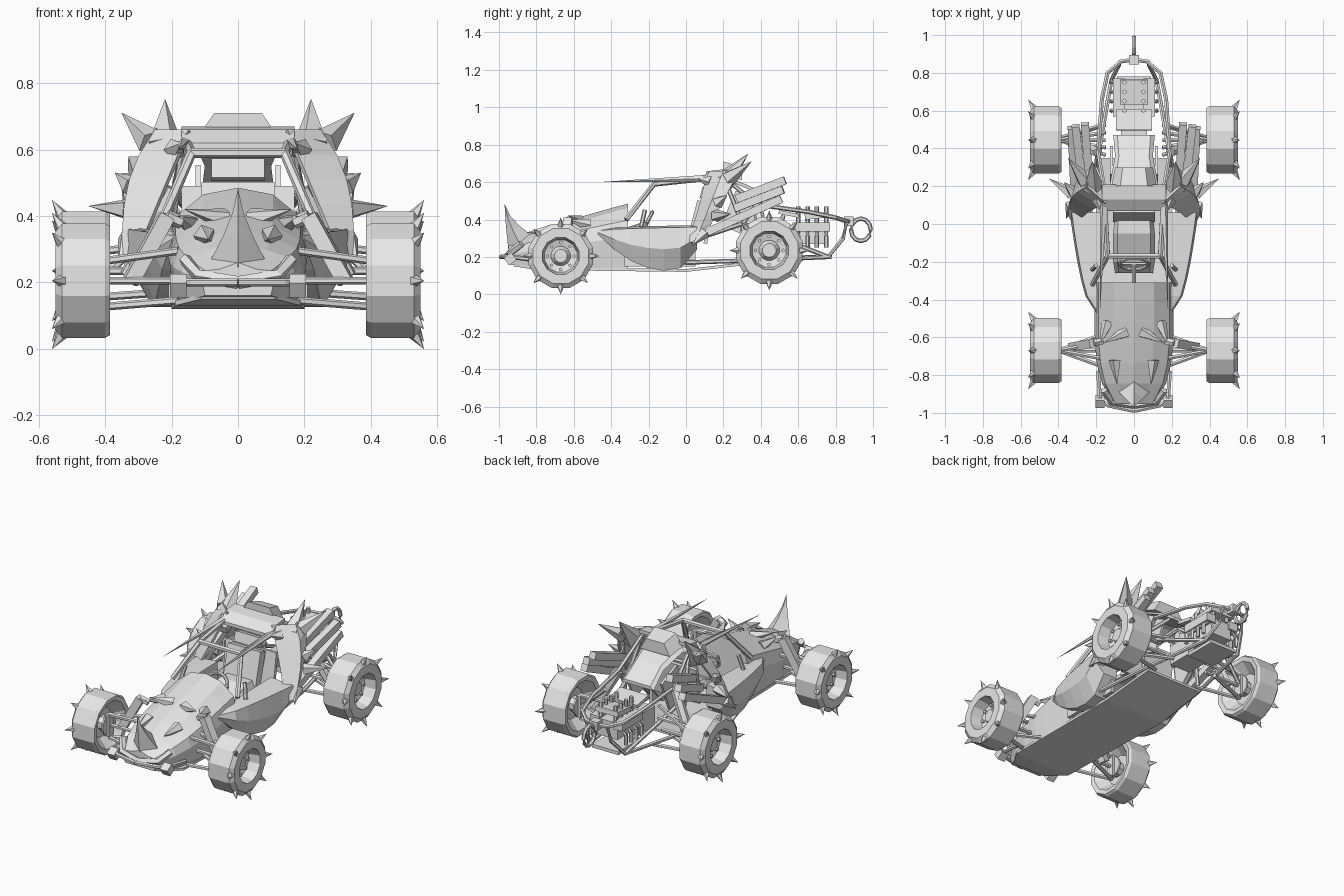
import bpy, bmesh, math
from math import cos, sin, pi
from mathutils import Vector, Matrix

if "Cube" in bpy.data.objects:
    bpy.data.objects.remove(bpy.data.objects["Cube"], do_unlink=True)

colour = (.8, .8, .8, 1)
grey = bpy.data.materials.new("plain_grey")
grey.use_nodes = True
grey.diffuse_color = colour
grey.node_tree.nodes["Principled BSDF"].inputs["Base Color"].default_value = colour


def finish(name, bm, mirror, thickness=0):
    bmesh.ops.recalc_face_normals(bm, faces=bm.faces)
    mesh = bpy.data.meshes.new(name)
    bm.to_mesh(mesh)
    bm.free()
    mesh.materials.append(grey)
    obj = bpy.data.objects.new(name, mesh)
    bpy.context.collection.objects.link(obj)
    if thickness:
        obj.modifiers.new("thickness", 'SOLIDIFY').thickness = thickness
    if mirror:
        obj.modifiers.new("mirror", 'MIRROR')


def add_loft(bm, rings, closed=True, caps=True):
    rows = [[bm.verts.new(point) for point in ring] for ring in rings]
    count = len(rows[0])
    for near, far in zip(rows, rows[1:]):
        for i in range(count if closed else count - 1):
            j = (i + 1) % count
            bm.faces.new((near[i], near[j], far[j], far[i]))
    if caps:
        bm.faces.new(rows[0])
        bm.faces.new(rows[-1])


def loft(name, rings, mirror=True, closed=True, caps=True, thickness=0):
    bm = bmesh.new()
    add_loft(bm, rings, closed, caps)
    finish(name, bm, mirror, thickness)


def add_tube(bm, points, radius, sides=6, taper=1):
    points = [Vector(point) for point in points]
    last = len(points) - 1
    rings = []
    for i, point in enumerate(points):
        along = (points[min(i + 1, last)] - points[max(i - 1, 0)]).normalized()
        up = Vector((0, 0, 1)) if abs(along.z) < .9 else Vector((0, 1, 0))
        u = along.cross(up).normalized()
        v = along.cross(u)
        r = radius * (1 + (taper - 1) * i / last)
        rings.append([point + r * (u * cos(a) + v * sin(a)) for a in turn(sides)])
    add_loft(bm, rings)


def turn(steps):
    return [2 * pi * (i + .5) / steps for i in range(steps)]


def steps(count):
    return [i / (count - 1) for i in range(count)]


def tube(name, points, radius=.012, mirror=True, sides=6, taper=1):
    bm = bmesh.new()
    add_tube(bm, points, radius, sides, taper)
    finish(name, bm, mirror)


def spike(name, base, tip, radius=.035):
    tube(name, [base, tip], radius, sides=5, taper=.02)


def box(name, center, size, tilt=0, mirror=False):
    bm = bmesh.new()
    place = Matrix.Translation(center) @ Matrix.Rotation(tilt, 4, 'X') @ Matrix.Diagonal((*size, 1))
    bmesh.ops.create_cube(bm, size=1, matrix=place)
    finish(name, bm, mirror)


# Wheels: lathed tyre and dish, hub bolts, ring of spikes, suspension arms
def wheel(end, y, z, radius, inner):
    def spin(x, reach, angle):
        return (x, y + radius * reach * cos(angle), z + radius * reach * sin(angle))

    profile = [(.45, .1), (.45, .5), (.39, .8), (.385, .95), (.4, 1), (.53, 1), (.55, .86),
               (.55, .57), (.48, .5), (.47, .3), (.5, .2), (.5, .1)]
    loft(end + "_tyre", [[spin(x, reach, a) for a in turn(12)] for x, reach in profile])
    bm = bmesh.new()
    for i in range(8):
        angle = i * pi / 4
        add_tube(bm, [spin(.53, .9, angle), spin(.56, 1.15, angle)], .02, sides=5, taper=.02)
        add_tube(bm, [spin(.47, .4, angle), spin(.49, .4, angle)], .01, sides=5)
    finish(end + "_wheel_spikes", bm, True)
    hub = Vector((.4, y, z))
    root = Vector((inner, y, z))
    lift = Vector((0, 0, .06))
    tube(end + "_hub", [hub, spin(.46, 0, 0)], radius=.045, sides=8)
    tube(end + "_brake_disc", [hub, spin(.41, 0, 0)], radius=.065, sides=10)
    tube(end + "_axle", [root, hub])
    box(end + "_knuckle", hub, (.03, .05, .13), mirror=True)
    for side, spread in ("front", -.08), ("rear", .08):
        offset = Vector((0, spread, 0))
        tube(f"{end}_lower_{side}_arm", [root + offset - lift, hub - lift * 1.3])
        tube(f"{end}_upper_{side}_arm", [root + offset / 2 + lift * 1.5, hub + lift])


wheel("front", y=-.67, z=.205, radius=.178, inner=.18)
wheel("rear", y=.445, z=.235, radius=.185, inner=.15)


# Front hull: widens and rises from the snout to the dashboard
def hull_ring(t):
    y = -.95 + .64 * t
    width = .21 - .1 * (1 - t) ** 5
    low = .13 + .03 * (1 - t) ** 4
    top = .26 + .225 * t ** .75
    middle = (low + top) / 2
    return [(0, y, top), (width / 2, y, top - .02), (width * .9, y, (middle + top) / 2),
            (width, y, middle), (width * .9, y, low), (0, y, low)]


loft("front_hull", [hull_ring(t) for t in steps(7)], closed=False)


# Nose horn: half rings that shrink and sweep forward to the tip
def horn_ring(t):
    size = (1 - t) ** 1.5 + .01
    tip = Vector((0, -.97, .48))
    front, side, back = Vector((0, .02, -.24)), Vector((.08, .08, -.21)), Vector((0, .15, -.17))
    return [tip + part * size + Vector((0, 0, (size - 1 + t) * .2))
            for part in (front, side, back)]


loft("nose_horn", [horn_ring(t) for t in steps(4)], closed=False)
spike("snout_ridge", (.1, -.72, .34), (.09, -.85, .33))
spike("brow_ridge", (.04, -.57, .39), (.16, -.63, .42))
spike("cheek_ridge", (.14, -.52, .37), (.18, -.64, .4))
tube("jaw_bar", [(.16, -.88, .27), (.12, -.94, .22), (0, -.96, .2)], radius=.02, sides=5)

# Bumper
tube("front_bumper", [(.19, -.78, .18), (.18, -.93, .2), (.14, -.96, .2), (0, -.99, .2)])
box("bumper_claw", (.18, -.94, .19), (.05, .05, .05), tilt=.6, mirror=True)


# Flat plates that run along the car, one ring per station
def plate(name, stations, depth, top_ratio=1):
    loft(name, [[(-width, y, z), (width, y, z), (width * top_ratio, y, z + depth),
                 (-width * top_ratio, y, z + depth)] for y, width, z in stations], mirror=False)


plate("floor_plate", [(-.92, .11, .15), (-.8, .19, .13), (0, .2, .12), (.35, .19, .16)], depth=.015)
plate("roof_band", [(.07, .17, .6), (.13, .17, .64), (.21, .17, .65)], depth=.02)
plate("roof_scoop", [(.2, .12, .64), (.3, .1, .61)], depth=.07, top_ratio=.6)
plate("rear_deck", [(.2, .13, .62), (.36, .1, .55), (.47, .11, .47)], depth=.02, top_ratio=.8)
box("deck_side", (.12, .3, .43), (.015, .16, .2), tilt=-.4, mirror=True)

# Cabin
box("cabin_side", (.2, -.14, .25), (.02, .38, .2), mirror=True)
box("firewall", (0, .12, .38), (.34, .02, .22), tilt=-.15)
plate("seat_base", [(-.26, .1, .16), (-.2, .11, .23), (-.05, .11, .3), (.06, .1, .3)], depth=.04, top_ratio=.8)
box("seat_back", (0, .06, .4), (.22, .05, .2), tilt=-.25)
box("head_rest", (0, .1, .54), (.16, .04, .06), tilt=-.25)


def hoop(name, center, right, up, radius):
    angles = [2 * pi * t for t in steps(13)]
    points = [Vector(center) + Vector(right) * cos(a) + Vector(up) * sin(a) for a in angles]
    tube(name, points, radius, mirror=False)


steering_center = (0, -.21, .38)
hoop("steering_wheel", steering_center, right=(.075, 0, 0), up=(0, .03, .06), radius=.01)
tube("steering_column", [steering_center, (0, -.33, .34)], mirror=False)
box("steering_spoke", steering_center, (.14, .01, .02))


# Side pods: swell outward and dip below the doors
def pod_ring(t):
    y = -.47 + .53 * t
    outer = .2 + .14 * t ** .5
    low = .125 + .4 * (t - .7) ** 2 + .08 * t ** 12
    top = .34 + .02 * t ** .5
    return [(.18, y, low), ((.2 + outer) / 2, y, low), (outer, y, (low + top) / 2),
            (outer - .01, y, top), (.18, y, top + .01)]


loft("side_pod", [pod_ring(t) for t in steps(7)])


# Rear shields: curved panels that lean inward toward the roof
def shield_row(t):
    z = .28 + .38 * t
    lean = .1 * t ** 3
    return [(.31 - .16 * t, .14 * t ** .5 - .03, z), (.35 - lean, .05 + .15 * t, z),
            (.33 - lean, .1 + .2 * t, z + .03)]


loft("rear_shield", [shield_row(t) for t in steps(6)], closed=False, caps=False, thickness=.015)
spike("upper_shield_spike", (.22, .2, .6), (.22, .33, .75), radius=.06)
spike("outer_shield_spike", (.26, .23, .62), (.35, .35, .71), radius=.045)
spike("middle_shield_spike", (.32, .17, .49), (.37, .22, .53))
spike("lower_shield_spike", (.33, .16, .42), (.45, .24, .43))
spike("front_shield_spike", (.19, .13, .6), (.17, .06, .62))
spike("rear_shield_spike", (.33, .1, .33), (.36, .03, .26))
spike("roof_blade", (.16, .12, .62), (.18, -.46, .6), radius=.02)

# Roll cage and chassis, drawn between shared joints
hood_corner = (.22, -.32, .4)
screen_top = (.14, -.17, .59)
roof_rear = (.16, .2, .63)
sill = (.3, 0, .28)
floor_front = (.24, -.02, .17)
floor_rear = (.2, .32, .18)
hip = (.2, .3, .38)
shoulder = (.19, .38, .48)
engine_top = (.17, .66, .44)
engine_low = (.12, .76, .2)
tail_top = (.14, .8, .41)
tail_low = (.08, .84, .3)
tail_corner = (.07, .86, .39)
tail_center = (0, .87, .39)
tube("front_pillar", [hood_corner, screen_top, roof_rear], radius=.015)
tube("windscreen_bar", [screen_top, (0, *screen_top[1:])], radius=.015)
tube("main_hoop", [roof_rear, hip, floor_rear])
tube("rear_stay", [roof_rear, shoulder, engine_top, tail_top, tail_corner, tail_center])
tube("lower_rail", [floor_front, floor_rear, engine_low, tail_low, tail_corner])
tube("diagonal_brace", [hip, engine_low])
tube("side_brace", [sill, hip, shoulder], radius=.015)
tube("mirror_stalk", [(.22, -.24, .36), (.2, -.22, .45)])

# Exhaust pipes: square section, fanning outward
for level, start, end in [("upper", (.24, .27, .51), (.26, .53, .61)),
                          ("middle", (.28, .26, .46), (.31, .52, .56)),
                          ("lower", (.31, .04, .3), (.33, .51, .51))]:
    tube(level + "_exhaust", [start, end], radius=.03, sides=4)

# Engine
box("engine_block", (0, .66, .32), (.14, .2, .1))
box("engine_sump", (0, .68, .2), (.18, .2, .02))
box("engine_cover", (0, .55, .43), (.19, .11, .02), tilt=-.2)
box("intake_plenum", (0, .7, .42), (.15, .13, .03), tilt=.1)
box("gearbox", (0, .48, .28), (.14, .16, .12))
box("cylinder_head", (.08, .67, .36), (.06, .2, .05), mirror=True)
for t in steps(4):
    y = .6 + .15 * t
    tube("intake_trumpet", [(.05, y, .38), (.05, y, .47)])
    tube("header_pipe", [(.08, y, .34), (.12, y, .31), (.12, y, .25)])

# Tail hook ring and bracket
hoop("tail_ring", (0, .935, .345), right=(0, .053, 0), up=(0, 0, .06), radius=.012)
box("tail_bracket", tail_center, (.055, .05, .05))

# Shock absorbers
shock_top = (.215, -.63, .4)
tube("front_shock", [shock_top, (.325, -.65, .2)], radius=.033, sides=4)
tube("front_shock_mount", [(.17, -.62, .38), shock_top], radius=.02)
tube("rear_shock", [shoulder, (.33, .43, .22)], radius=.028)
tube("rear_shock_rod", [(.18, .52, .42), (.38, .46, .24)])
